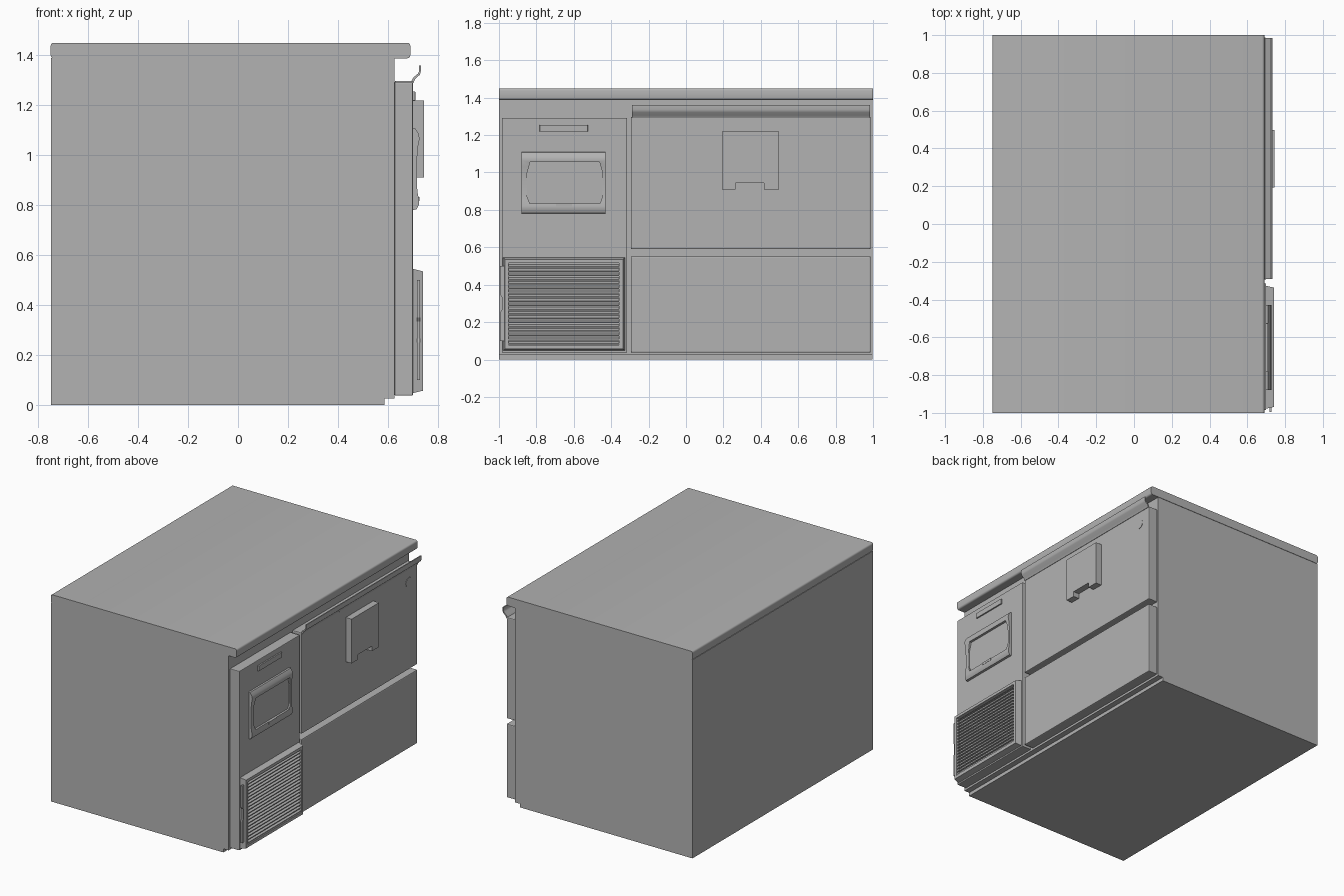
import bpy, bmesh, math
from mathutils import Vector

cube = bpy.data.objects.get("Cube")
if cube:
    bpy.data.objects.remove(cube, do_unlink=True)

steel = bpy.data.materials.new("brushed_steel_grey")
steel.use_nodes = True
steel.diffuse_color = (0.45, 0.45, 0.45, 1)
steel.node_tree.nodes["Principled BSDF"].inputs["Base Color"].default_value = (0.45, 0.45, 0.45, 1)


def finish(name, bm, bevel=0, smooth=False):
    bmesh.ops.recalc_face_normals(bm, faces=bm.faces)
    mesh = bpy.data.meshes.new(name)
    bm.to_mesh(mesh)
    bm.free()
    mesh.materials.append(steel)
    obj = bpy.data.objects.new(name, mesh)
    bpy.context.collection.objects.link(obj)
    if bevel:
        mod = obj.modifiers.new("bevel", 'BEVEL')
        mod.width, mod.segments = bevel, 2
    if smooth:
        bpy.ops.object.select_all(action='DESELECT')
        obj.select_set(True)
        bpy.context.view_layer.objects.active = obj
        bpy.ops.object.shade_smooth_by_angle(angle=math.radians(40))
    return obj


def add_prism(bm, points, direction):
    """Extrude a closed outline of 3D points along a direction."""
    face = bm.faces.new([bm.verts.new(p) for p in points])
    ext = bmesh.ops.extrude_face_region(bm, geom=[face])
    verts = [v for v in ext["geom"] if isinstance(v, bmesh.types.BMVert)]
    bmesh.ops.translate(bm, vec=Vector(direction), verts=verts)


def along_y(name, profile, y0, y1, **kw):
    """Sweep an (x, z) profile across the width."""
    bm = bmesh.new()
    add_prism(bm, [(x, y0, z) for x, z in profile], (0, y1 - y0, 0))
    return finish(name, bm, **kw)


def plate(name, outline, x0, x1, **kw):
    """Raise a (y, z) outline out of the working face."""
    bm = bmesh.new()
    add_prism(bm, [(x0, y, z) for y, z in outline], (x1 - x0, 0, 0))
    return finish(name, bm, **kw)


def rect(a0, a1, b0, b1):
    return [(a0, b0), (a1, b0), (a1, b1), (a0, b1)]


def box(name, x0, x1, y0, y1, z0, z1, **kw):
    return plate(name, rect(y0, y1, z0, z1), x0, x1, **kw)


# Cabinet with a set-back plinth, and the worktop
along_y("cabinet_body", [(-.748, 0), (.587, 0), (.587, .025), (.627, .025),
                         (.627, 1.39), (-.748, 1.39)], -1, .997)
r = .012
top_profile = []
for cx, cz, start in ((.69 - r, 1.45 - r, 0), (-.75 + r, 1.45 - r, 90),
                      (-.75 + r, 1.388 + r, 180), (.69 - r, 1.388 + r, 270)):
    for step in range(4):
        a = math.radians(start + step * 30)
        top_profile.append((cx + r * math.cos(a), cz + r * math.sin(a)))
along_y("worktop", top_profile, -1, 1, smooth=True)

# Control panel and drawer fronts
box("control_panel", .627, .7, -.985, -.315, .037, 1.292, bevel=.004)
box("lower_drawer", .627, .7, -.295, .987, .037, .552, bevel=.006)
box("upper_drawer", .627, .7, -.295, .987, .59, 1.298, bevel=.006)

# Curled sheet pull along the top of the upper drawer
along_y("drawer_pull", [(.69, 1.29), (.703, 1.29), (.71, 1.306), (.728, 1.322),
                        (.732, 1.335), (.732, 1.36), (.725, 1.36), (.725, 1.336),
                        (.72, 1.326), (.703, 1.312)], -.29, .985, smooth=True)

# Notched holder and round lock on the upper drawer
plate("notched_holder", [(.193, .91), (.265, .91), (.265, .945), (.418, .945),
                         (.418, .91), (.497, .91), (.497, 1.22), (.193, 1.22)], .699, .745)
ring = [(.89 + .034 * math.cos(i * math.pi / 12), 1.2 + .034 * math.sin(i * math.pi / 12))
        for i in range(24)]
plate("drawer_lock", ring, .699, .703)

# Badge strip above the display
box("badge_strip", .699, .71, -.782, -.525, 1.218, 1.255, bevel=.002)

# Display bezel: curved surround with a clipped-corner opening
bezel_profile = [(.699, .78), (.715, .783), (.724, .8), (.725, .82), (.72, .845),
                 (.716, .88), (.716, .97), (.72, 1.03), (.727, 1.065), (.724, 1.085),
                 (.71, 1.107), (.699, 1.11)]
bezel = along_y("display_bezel", bezel_profile, -.88, -.43, smooth=True)
screen_outline = [(-.835, .833), (-.46, .833), (-.447, .87), (-.447, 1.0), (-.462, 1.055),
                  (-.833, 1.055), (-.849, 1.0), (-.849, .87)]
cutter = plate("display_cutter", screen_outline, .708, .76)
cutter.hide_render = True
cutter.hide_viewport = True
cut = bezel.modifiers.new("screen_opening", 'BOOLEAN')
cut.operation, cut.object, cut.solver = 'DIFFERENCE', cutter, 'EXACT'
box("display_tab", .715, .727, -.695, -.61, .817, .833)

# Vent cover: tapered frame with horizontal louvres
frame = bmesh.new()
loops = []
for x, inset in ((.699, 0), (.741, .01), (.741, .03), (.712, .03)):
    corners = rect(-.978 + inset, -.327 - inset, .047 + inset, .545 - inset)
    loops.append([frame.verts.new((x, y, z)) for y, z in corners])
for a, b in zip(loops, loops[1:]):
    for i in range(4):
        j = (i + 1) % 4
        frame.faces.new((a[i], a[j], b[j], b[i]))
frame.faces.new(loops[-1])
frame.faces.new(loops[0])
finish("vent_frame", frame)
slats = bmesh.new()
count, low, high = 19, .08, .514
pitch = (high - low) / count
for i in range(count):
    z = low + i * pitch
    outline = [(.712, z + pitch * .5), (.736, z), (.736, z + pitch * .25), (.712, z + pitch * .75)]
    add_prism(slats, [(x, -.948, zz) for x, zz in outline], (0, .591, 0))
finish("vent_louvres", slats)

# Slim side grip on the vent cover
grip = [(-.97, .1), (-.995, .1), (-.995, .25), (-.985, .265), (-.985, .335),
        (-.995, .35), (-.995, .5), (-.97, .5)]
plate("vent_side_grip", grip, .717, .728)
